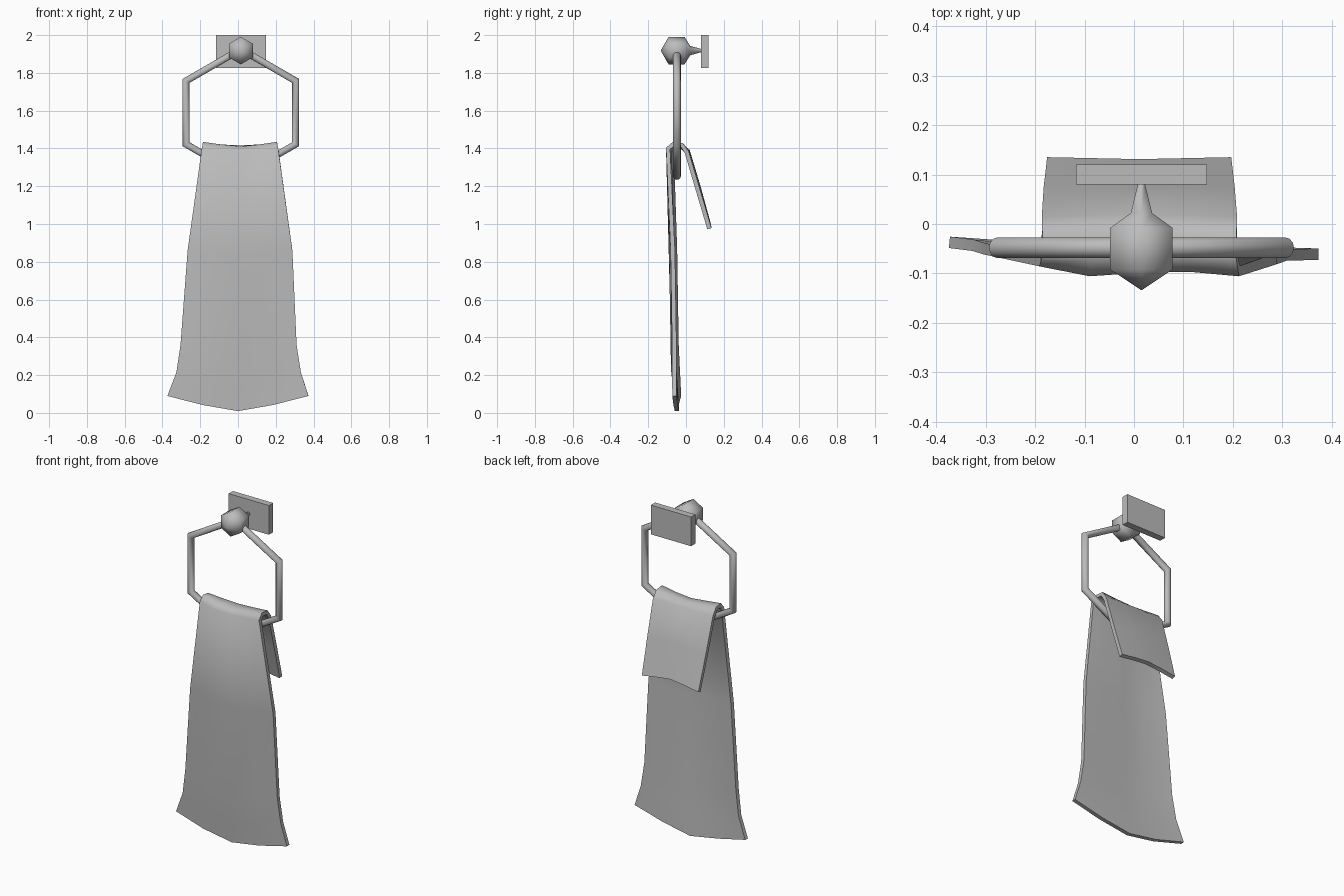
import bpy, bmesh, math
from math import radians, sin, cos, pi

cube = bpy.data.objects.get("Cube")
if cube:
    bpy.data.objects.remove(cube, do_unlink=True)

grey = bpy.data.materials.new("plain_grey")
grey.use_nodes = True
grey.diffuse_color = (0.5, 0.5, 0.5, 1)
grey.node_tree.nodes["Principled BSDF"].inputs["Base Color"].default_value = (0.5, 0.5, 0.5, 1)


def select(obj):
    bpy.ops.object.select_all(action="DESELECT")
    obj.select_set(True)
    bpy.context.view_layer.objects.active = obj


def finish(obj, name, angle):
    obj.name = name
    obj.data.materials.clear()
    obj.data.materials.append(grey)
    select(obj)
    bpy.ops.object.shade_smooth_by_angle(angle=radians(angle))


def mesh_object(bm, name):
    bmesh.ops.recalc_face_normals(bm, faces=bm.faces)
    mesh = bpy.data.meshes.new(name)
    bm.to_mesh(mesh)
    bm.free()
    obj = bpy.data.objects.new(name, mesh)
    bpy.context.collection.objects.link(obj)
    return obj


CX = 0.015  # centre line of the holder

# Wall plate
bpy.ops.mesh.primitive_cube_add(size=1, location=(CX, 0.1, 1.913))
plate = bpy.context.object
plate.scale = (0.265, 0.04, 0.174)
finish(plate, "wall_plate", 30)

# Hexagonal ring hanging on one corner
bpy.ops.mesh.primitive_torus_add(
    major_segments=6, minor_segments=12, major_radius=0.335, minor_radius=0.021,
    location=(CX, -0.048, 1.59), rotation=(radians(90), radians(30), 0))
finish(bpy.context.object, "towel_ring", 65)

# Six-sided knob tapering into the stem: (y, radius)
profile = [(-0.092, 0.073), (-0.008, 0.073), (0.022, 0.025), (0.082, 0.008)]
bm = bmesh.new()
rings = []
for y, r in profile:
    rings.append([bm.verts.new((CX + r * sin(k * pi / 3), y, 1.918 + r * cos(k * pi / 3)))
                  for k in range(6)])
tip = bm.verts.new((CX, -0.134, 1.918))
for k in range(6):
    n = (k + 1) % 6
    bm.faces.new((tip, rings[0][k], rings[0][n]))
    for a, b in zip(rings, rings[1:]):
        bm.faces.new((a[k], b[k], b[n], a[n]))
bm.faces.new(rings[-1])
finish(mesh_object(bm, "knob_and_stem"), "knob_and_stem", 65)

# Towel rows from front hem over the ring to the back hem:
# left x, right x, edge z, centre z, then y for five columns
rows = [
    (-0.373, 0.373, 0.09, 0.01, (-0.037, -0.050, -0.048, -0.055, -0.061)),
    (-0.325, 0.333, 0.215, 0.12, (-0.043, -0.060, -0.054, -0.060, -0.062)),
    (-0.303, 0.310, 0.36, 0.23, (-0.050, -0.066, -0.068, -0.065, -0.062)),
    (-0.265, 0.288, 0.86, 0.84, (-0.058, -0.080, -0.078, -0.072, -0.070)),
    (-0.190, 0.213, 1.40, 1.38, (-0.075, -0.095, -0.088, -0.086, -0.095)),
    (-0.186, 0.208, 1.424, 1.40, (-0.060, -0.066, -0.064, -0.062, -0.066)),
    (-0.186, 0.208, 1.418, 1.405, (-0.022, -0.020, -0.018, -0.020, -0.022)),
    (-0.186, 0.208, 1.38, 1.385, (0.004, 0.008, 0.010, 0.008, 0.004)),
    (-0.182, 0.203, 1.18, 1.19, (0.063, 0.068, 0.068, 0.068, 0.063)),
    (-0.175, 0.196, 0.975, 1.00, (0.124, 0.122, 0.120, 0.122, 0.124)),
]
bm = bmesh.new()
grid = []
for left, right, z_edge, z_mid, ys in rows:
    line = []
    for i, y in enumerate(ys):
        t = i / 4
        away = abs(2 * t - 1) ** 1.3
        line.append(bm.verts.new((left + (right - left) * t, y, z_mid + (z_edge - z_mid) * away)))
    grid.append(line)
for a, b in zip(grid, grid[1:]):
    for i in range(4):
        bm.faces.new((a[i], a[i + 1], b[i + 1], b[i]))
towel = mesh_object(bm, "towel")
cloth = towel.modifiers.new("thickness", "SOLIDIFY")
cloth.thickness = 0.023
cloth.offset = 0
select(towel)
bpy.ops.object.modifier_apply(modifier=cloth.name)
finish(towel, "towel", 60)
